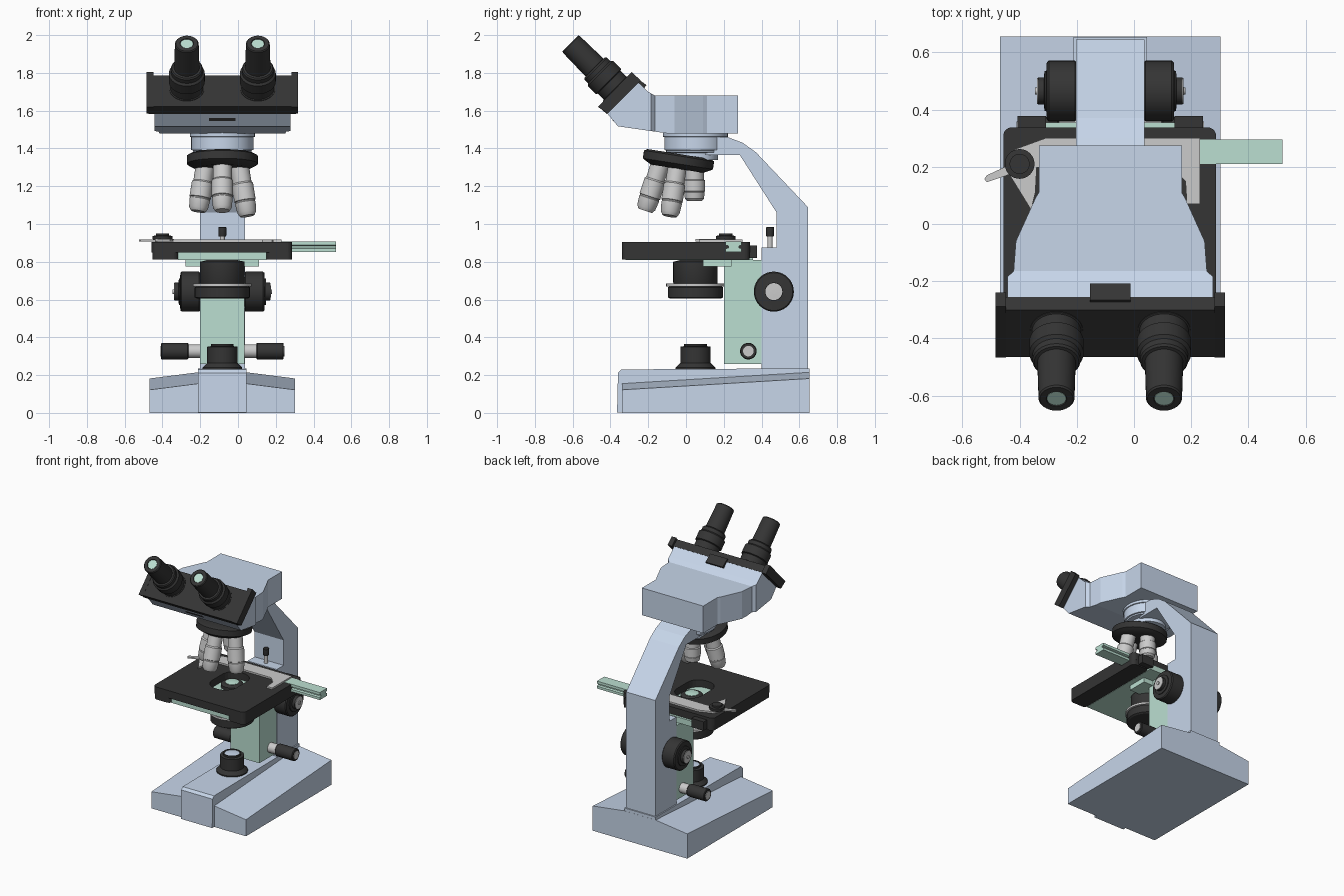
import bpy, bmesh, math
from mathutils import Vector

CX, OY = -0.083, 0.05          # optical axis


def material(name, c):
    m = bpy.data.materials.new(name)
    m.diffuse_color = (*c, 1)
    return m


BLUE = material("pale_blue", (0.57, 0.67, 0.82))
MINT = material("mint", (0.50, 0.74, 0.64))
BLACK = material("black", (0.035, 0.035, 0.035))
GREY = None


def finish(name, bm, mat, smooth=False):
    bmesh.ops.recalc_face_normals(bm, faces=bm.faces)
    me = bpy.data.meshes.new(name)
    bm.to_mesh(me)
    bm.free()
    ob = bpy.data.objects.new(name, me)
    bpy.context.collection.objects.link(ob)
    if mat:
        me.materials.append(mat)
    if smooth:
        bpy.ops.object.select_all(action='DESELECT')
        ob.select_set(True)
        bpy.context.view_layer.objects.active = ob
        bpy.ops.object.shade_smooth_by_angle(angle=math.radians(32))
    return ob


def skin(name, rings, mat, smooth=False):
    """Join closed rings of points and cap both ends."""
    bm = bmesh.new()
    vs = [[bm.verts.new(p) for p in r] for r in rings]
    n = len(vs[0])
    for a, b in zip(vs, vs[1:]):
        for i in range(n):
            j = (i + 1) % n
            bm.faces.new((a[i], a[j], b[j], b[i]))
    bm.faces.new(vs[0])
    bm.faces.new(vs[-1])
    return finish(name, bm, mat, smooth)


def prism_x(name, pts, a, b, mat):
    return skin(name, [[(x, y, z) for y, z in pts] for x in (a, b)], mat)


def prism_z(name, pts, a, b, mat):
    return skin(name, [[(x, y, z) for x, y in pts] for z in (a, b)], mat)


def box(name, x, y, z, mat):
    return prism_z(name, [(x[0], y[0]), (x[1], y[0]), (x[1], y[1]), (x[0], y[1])], z[0], z[1], mat)


def lathe(name, prof, origin, axis, mat, n=40):
    """Turn a (radius, distance) profile about an axis."""
    q = Vector((0, 0, 1)).rotation_difference(Vector(axis))
    o = Vector(origin)
    ang = [2 * math.pi * i / n for i in range(n)]
    rings = [[o + q @ Vector((r * math.cos(t), r * math.sin(t), h)) for t in ang] for r, h in prof]
    return skin(name, rings, mat, True)


def rrect(x0, x1, y0, y1, r, k=6):
    pts = []
    for i, (x, y) in enumerate([(x1 - r, y1 - r), (x0 + r, y1 - r), (x0 + r, y0 + r), (x1 - r, y0 + r)]):
        for j in range(k + 1):
            t = math.pi / 2 * (i + j / k)
            pts.append((x + r * math.cos(t), y + r * math.sin(t)))
    return pts


def boolean(ob, cutter, op):
    m = ob.modifiers.new(op.lower(), 'BOOLEAN')
    m.operation, m.object, m.solver = op, cutter, 'EXACT'
    cutter.hide_render = True
    cutter.hide_set(True)


UP, DOWN = (0, 0, 1), (0, 0, -1)

# base: sloping wings and a central ridge
rings = []
for y, lo, hi in ((-0.34, 0.122, 0.155), (0.655, 0.182, 0.215)):
    half = [(0.386, 0), (0.386, lo), (0.128, hi)]
    sec = half + [(-x, z) for x, z in reversed(half)]
    rings.append([(CX + x, y, z) for x, z in sec])
skin("base", rings, BLUE)
prism_x("base_ridge", [(-0.365, 0.001), (-0.36, 0.212), (-0.343, 0.23), (0.654, 0.236), (0.654, 0.001)],
        CX - 0.128, CX + 0.128, BLUE)

# arm and focusing column
prism_x("arm", [(0.40, 0.22), (0.645, 0.22), (0.645, 1.09), (0.37, 1.38), (0.30, 1.43), (0.22, 1.46),
                (0.10, 1.46), (0.10, 1.365), (0.285, 1.365), (0.48, 1.06), (0.48, 0.875), (0.40, 0.875)],
        CX - 0.119, CX + 0.119, BLUE)
box("focus_column", (CX - 0.117, CX + 0.117), (0.20, 0.41), (0.26, 0.81), MINT)
lathe("stop_screw_stem", [(0.013, 0), (0.013, 0.07)], (CX, 0.445, 0.87), UP, GREY, 16)
lathe("stop_screw_head", [(0.019, 0), (0.021, 0.004), (0.021, 0.046), (0.018, 0.05)], (CX, 0.445, 0.935), UP, BLACK, 20)

# knobs on both sides
for s, side in ((-1, "left"), (1, "right")):
    ax = (s, 0, 0)
    o = (CX + s * 0.115, 0.465, 0.642)
    lathe(side + "_coarse_knob", [(0.098, 0), (0.106, 0.008), (0.106, 0.10), (0.10, 0.107), (0.07, 0.109),
                                  (0.07, 0.115), (0.048, 0.117), (0.048, 0.138)], o, ax, BLACK)
    lathe(side + "_knob_face", [(0.045, 0.13), (0.045, 0.141), (0.012, 0.142), (0.012, 0.148)], o, ax, GREY, 32)
    o = (CX + s * 0.115, 0.33, 0.327)
    lathe(side + "_fine_stem", [(0.036, 0), (0.036, 0.07)], o, ax, GREY, 32)
    lathe(side + "_fine_knob", [(0.04, 0.065), (0.044, 0.07), (0.044, 0.205), (0.04, 0.21)], o, ax, BLACK, 32)
    lathe(side + "_fine_face", [(0.028, 0.205), (0.028, 0.213)], o, ax, GREY, 32)

# illuminator
o = (CX, OY, 0)
lathe("lamp_housing", [(0.105, 0.22), (0.105, 0.24), (0.08, 0.265), (0.08, 0.35), (0.074, 0.352), (0.06, 0.353),
                       (0.06, 0.366), (0.052, 0.366), (0.05, 0.36)], o, UP, BLACK)
lathe("lamp_lens", [(0.05, 0.355), (0.05, 0.362), (0.03, 0.366)], o, UP, BLUE)

# condenser under the stage
lathe("condenser_body", [(0.10, 0.66), (0.118, 0.69), (0.118, 0.80), (0.075, 0.81), (0.075, 0.875), (0.06, 0.885)], o, UP, BLACK)
lathe("condenser_lens", [(0.045, 0.87), (0.045, 0.887), (0.02, 0.892)], o, UP, MINT)
lathe("condenser_grip", [(0.135, 0.605), (0.146, 0.612), (0.146, 0.665), (0.14, 0.668)], o, UP, BLACK)
lathe("iris_ring", [(0.155, 0.67), (0.155, 0.685)], o, UP, GREY)
box("condenser_bracket", (CX - 0.195, CX + 0.195), (0.09, 0.24), (0.775, 0.812), MINT)

# stage with slot, side skirts and underplate
stage = prism_z("stage", rrect(CX - 0.374, CX + 0.37, -0.34, 0.338, 0.03), 0.85, 0.905, BLACK)
slot = prism_z("slot_cutter", rrect(CX - 0.10, CX + 0.10, -0.13, 0.17, 0.09), 0.8, 1.0, None)
boolean(stage, slot, 'DIFFERENCE')
for s, side in ((-1, "left"), (1, "right")):
    xs = sorted((CX + s * 0.235, CX + s * 0.37))
    prism_z(side + "_stage_skirt", rrect(xs[0], xs[1], -0.338, 0.336, 0.028), 0.812, 0.852, BLACK)
    xs = sorted((CX + s * 0.225, CX + s * 0.325))
    box(side + "_stage_block", xs, (0.33, 0.377), (0.82, 0.885), BLACK)
box("stage_underplate", (CX - 0.235, CX + 0.235), (-0.32, 0.355), (0.81, 0.852), MINT)

# slide carrier rail with grooved section
prism_x("carrier_rail", [(0.21, 0.852), (0.295, 0.852), (0.295, 0.87), (0.28, 0.874), (0.28, 0.884), (0.295, 0.888),
                         (0.295, 0.907), (0.21, 0.907), (0.21, 0.888), (0.225, 0.884), (0.225, 0.874), (0.21, 0.87)],
        -0.31, 0.52, MINT)
# slide holder, spring finger and lever
prism_z("slide_holder", [(-0.44, 0.19), (-0.42, 0.26), (-0.31, 0.30), (0.23, 0.30), (0.23, 0.07), (0.185, 0.07),
                         (0.18, 0.15), (0.13, 0.20), (-0.30, 0.20)], 0.905, 0.917, GREY)
prism_z("slide_finger", [(-0.44, 0.18), (-0.36, 0.05), (-0.345, 0.11), (-0.34, 0.20), (-0.40, 0.24)], 0.908, 0.92, GREY)
prism_z("finger_lever", [(-0.44, 0.205), (-0.515, 0.17), (-0.523, 0.158), (-0.515, 0.146), (-0.43, 0.175)], 0.908, 0.918, GREY)
lathe("finger_screw", [(0.05, 0), (0.052, 0.005), (0.052, 0.02), (0.035, 0.022), (0.035, 0.034)], (-0.40, 0.21, 0.917), UP, BLACK, 32)

# neck under the head
lathe("neck", [(0.12, 1.34), (0.12, 1.375), (0.155, 1.38), (0.155, 1.39), (0.165, 1.392), (0.165, 1.46),
               (0.172, 1.462), (0.172, 1.485)], o, UP, BLUE)

# tilted nosepiece with four objectives
T = math.radians(9)
d = Vector((0, -math.sin(T), -math.cos(T)))
back = Vector((0, math.cos(T), -math.sin(T)))
right = Vector((1, 0, 0))
c = Vector((CX, -0.035, 1.37))
lathe("nosepiece", [(0.17, 0), (0.188, 0.01), (0.188, 0.052), (0.175, 0.06), (0.14, 0.078)], c, d, BLACK, 48)
for name, rad, L in (("back", back, 0.175), ("front", -back, 0.268), ("left", -right, 0.25), ("right", right, 0.275)):
    lathe(name + "_objective", [(0.05, 0), (0.05, 0.35 * L), (0.052, 0.36 * L), (0.057, 0.38 * L), (0.057, 0.70 * L),
                                (0.053, 0.71 * L), (0.053, 0.73 * L), (0.055, 0.74 * L), (0.05, 0.93 * L),
                                (0.038, L), (0.022, L)],
          c + d * 0.06 + rad * 0.09, d * math.cos(T) + rad * math.sin(T), GREY, 32)

# head: side profile trimmed by the flared plan outline
head = prism_x("head", [(0.275, 1.48), (0.275, 1.68), (-0.165, 1.68), (-0.20, 1.70), (-0.26, 1.757),
                        (-0.417, 1.585), (-0.36, 1.517), (-0.10, 1.48)], CX - 0.5, CX + 0.5, BLUE)
half = [(0.25, 0.35), (0.25, 0.11), (0.262, 0.09), (0.33, -0.06), (0.338, -0.165), (0.36, -0.185), (0.36, -0.55)]
plan = [(CX + x, y) for x, y in half] + [(CX - x, y) for x, y in reversed(half)]
boolean(head, prism_z("head_plan_cutter", plan, 1.3, 1.9, None), 'INTERSECT')

# eyepiece plate with end flanges and a locking tab
prism_x("eyepiece_plate", [(-0.465, 1.622), (-0.30, 1.787), (-0.255, 1.755), (-0.42, 1.583)], CX - 0.39, CX + 0.39, BLACK)
for s, side in ((-1, "left"), (1, "right")):
    xs = sorted((CX + s * 0.365, CX + s * 0.401))
    prism_x(side + "_plate_flange", [(-0.467, 1.62), (-0.288, 1.805), (-0.24, 1.76), (-0.415, 1.585)], *xs, BLACK)
prism_x("plate_tab", [(-0.43, 1.605), (-0.385, 1.545), (-0.208, 1.735), (-0.265, 1.775)], CX - 0.07, CX + 0.07, BLACK)

# two eyepieces
ax = Vector((0, 1, -1)).normalized()
for s, side in ((-1, "left"), (1, "right")):
    o = (CX + s * 0.188, -0.612, 1.956)
    lathe(side + "_eyepiece", [(0.034, 0.006), (0.036, 0), (0.058, 0), (0.063, 0.006), (0.067, 0.18), (0.078, 0.182),
                               (0.084, 0.19), (0.084, 0.215), (0.095, 0.225), (0.095, 0.285), (0.086, 0.29),
                               (0.086, 0.335), (0.092, 0.337), (0.092, 0.37)], o, ax, BLACK)
    lathe(side + "_eye_lens", [(0.033, 0.002), (0.033, 0.012)], o, ax, MINT, 32)
